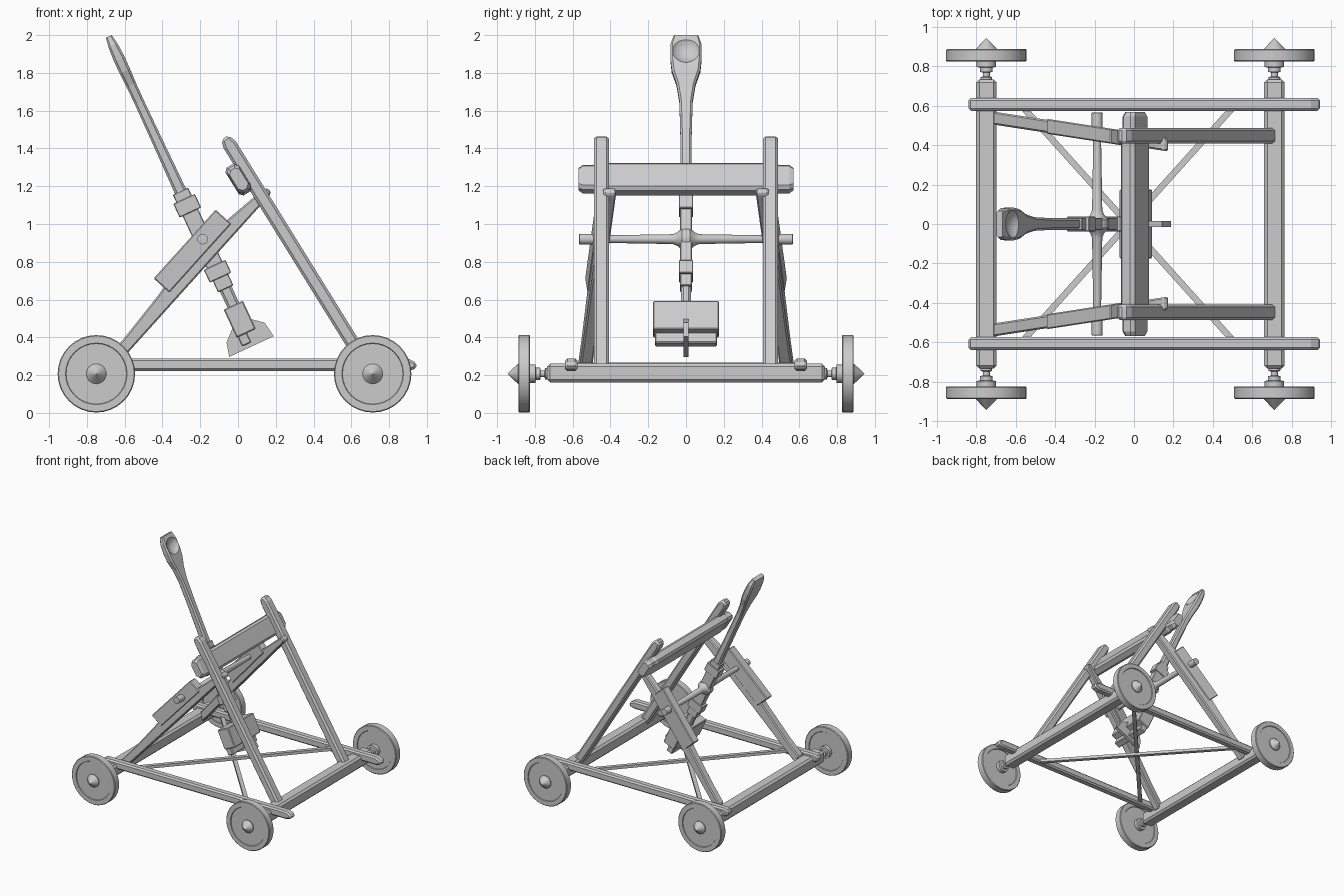
import bpy, bmesh
from math import sin, cos, pi
from mathutils import Vector

if "Cube" in bpy.data.objects:
    bpy.data.objects.remove(bpy.data.objects["Cube"])

def finish(name, bm, bevel=0, mirror=False, smooth=False):
    bmesh.ops.recalc_face_normals(bm, faces=bm.faces)
    me = bpy.data.meshes.new(name)
    bm.to_mesh(me)
    bm.free()
    ob = bpy.data.objects.new(name, me)
    bpy.context.collection.objects.link(ob)
    if bevel:
        m = ob.modifiers.new("bevel", 'BEVEL')
        m.width, m.segments, m.limit_method = bevel, 1, 'ANGLE'
    if mirror:
        m = ob.modifiers.new("mirror", 'MIRROR')
        m.use_axis = (False, True, False)
        m.use_mirror_merge = False
    if smooth:
        bpy.context.view_layer.objects.active = ob
        ob.select_set(True)
        bpy.ops.object.shade_smooth_by_angle(angle=0.6)
        ob.select_set(False)
    return ob

def loft(name, rings, **kw):
    bm = bmesh.new()
    vs = [[bm.verts.new(p) for p in r] for r in rings]
    n = len(vs[0])
    for a, b in zip(vs, vs[1:]):
        for i in range(n):
            bm.faces.new((a[i], a[(i + 1) % n], b[(i + 1) % n], b[i]))
    bm.faces.new(vs[0])
    bm.faces.new(vs[-1])
    return finish(name, bm, **kw)

def prism(name, pts, y0, y1, skew=lambda x: 0, **kw):
    return loft(name, [[(x, y + skew(x), z) for x, z in pts] for y in (y0, y1)], **kw)

def lathe(name, prof, cx, cz, n=32, **kw):
    """Turned part around a y-parallel axis; prof holds (radius, y)."""
    rings = [[(cx + max(r, .0005) * cos(2*pi*i/n), y, cz + max(r, .0005) * sin(2*pi*i/n))
              for i in range(n)] for r, y in prof]
    return loft(name, rings, smooth=True, **kw)

def rect(x0, x1, z0, z1):
    return [(x0, z0), (x1, z0), (x1, z1), (x0, z1)]

def frame(o, d):
    """Plane frame: s runs along d, p to the right of it."""
    return lambda p, s: (o[0] + d[0]*s + d[1]*p, o[1] + d[1]*s - d[0]*p)

def mapped(f, pts):
    return [f(p, s) for p, s in pts]

# wheels with stepped rim, hub and conical cap
wheel = [(.03, .70), (.03, .745), (.018, .75), (.018, .77), (.032, .772), (.032, .795),
         (.05, .797), (.05, .83), (.16, .83), (.163, .825), (.2, .825), (.205, .83),
         (.205, .883), (.2, .888), (.163, .888), (.16, .882), (.053, .882), (.053, .89), (0, .945)]
for cx, side in ((-.75, "rear"), (.713, "front")):
    lathe(side + "_wheels", wheel, cx, .207, mirror=True)
    # axle beam
    prism(side + "_axle_beam", rect(cx - .052, cx + .052, .16, .262), -.735, .735, bevel=.016)

# side rails
prism("side_rails", [(-.84, .235), (-.82, .222), (.9, .222), (.945, .235), (.945, .265),
                     (.9, .288), (-.82, .288), (-.84, .275)], .575, .64, bevel=.012, mirror=True)

# diagonal floor braces
for k, z in ((1, .235), (-1, .255)):
    a, b = Vector((-.57, .6*k, z)), Vector((.51, -.6*k, z))
    n = Vector((0, 0, 1)).cross(b - a).normalized() * .016
    h = Vector((0, 0, .012))
    loft("floor_brace", [[c - n - h, c + n - h, c + n + h, c - n + h] for c in (a, b)])

# leaning front legs
leg = frame((.588, .4), (-.527, .85))
prism("front_legs", mapped(leg, [(-.037, -.24), (.037, -.24), (.037, 1.2), (.022, 1.245),
                                 (-.024, 1.245), (-.037, 1.2)]), .408, .488, bevel=.014, mirror=True)

# padded crossbar behind the legs
bar = frame((.005, 1.237), (-.527, .85))
rings = []
for y, k in ((-.57, .72), (-.545, .9), (-.49, .9), (-.475, 1), (.475, 1), (.49, .9), (.545, .9), (.57, .72)):
    a, b = .042 * k, .086 * k
    c = .018
    o = [(-a, -b + c), (-a + c, -b), (a - c, -b), (a, -b + c), (a, b - c), (a - c, b), (-a + c, b), (-a, b - c)]
    rings.append([(x, y, z) for x, z in mapped(bar, o)])
loft("crossbar", rings)

# rear struts, converging inwards towards the top
strut = frame((-.557, .347), (.669, .743))
skew = lambda x: .542 - .14 * (x + .74) / .91
prism("rear_struts", mapped(strut, [(0, -.2), (0, 1.09), (-.012, 1.105), (-.04, 1.10), (-.052, 1.05),
                                    (-.08, .84), (-.09, .345), (-.085, .3), (-.066, 0), (-.066, -.16)]),
      -.033, .033, skew, bevel=.008, mirror=True)
# bearing blocks on the struts
prism("bearing_blocks", mapped(strut, rect(-.162, -.05, .345, .835)), -.038, .038, skew,
      bevel=.006, mirror=True)

# pivot rod
lathe("pivot_rod", [(0, .567), (.028, .565), (.028, .49), (.019, .485), (.026, .07), (.036, .045),
                    (.06, .02), (.06, 0)], -.187, .92, n=16, mirror=True)

# throwing arm, lofted along its length with a spoon end
U = (-.42, .907)
arm = frame((-.187, .92), U)
rings = []
for s, t, w in ((-.52, .032, .024), (-.3, .034, .027), (0, .042, .03), (.3, .032, .03), (.6, .028, .03),
                (.8, .026, .035), (.9, .027, .05), (.98, .03, .076), (1.05, .031, .083),
                (1.13, .026, .082), (1.183, .017, .066)):
    c = t * .4
    o = [(-t, -w + c), (-t + c, -w), (t - c, -w), (t, -w + c), (t, w - c), (t - c, w), (-t + c, w), (-t, w - c)]
    rings.append([(arm(p, s)[0], y, arm(p, s)[1]) for p, y in o])
spoon = loft("throwing_arm", rings)

# hollow of the spoon
bm = bmesh.new()
bmesh.ops.create_uvsphere(bm, u_segments=32, v_segments=20, radius=.097)
x, z = arm(.03 + .065, 1.09)
bmesh.ops.translate(bm, verts=bm.verts, vec=(x, 0, z))
cutter = finish("spoon_cutter", bm)
cutter.hide_render = True
m = spoon.modifiers.new("hollow", 'BOOLEAN')
m.operation, m.solver, m.object = 'DIFFERENCE', 'EXACT', cutter
bpy.context.view_layer.objects.active = spoon
bpy.ops.object.modifier_apply(modifier="hollow")
bpy.data.objects.remove(cutter)

# collars and cheeks clamped around the arm
for name, p, s0, s1, w in (("arm_cheeks", .045, -.29, .28, .031), ("upper_collar", .063, .155, .235, .038),
                           ("lower_collar", .063, -.225, -.15, .038)):
    prism(name, mapped(arm, rect(-p, p, s0, s1)), -w, w, bevel=.004)

# counterweight box, lower slab and fan-shaped fin
prism("counterweight", mapped(arm, rect(-.056, .056, -.55, -.385)), -.175, .175, bevel=.006)
prism("counterweight_slab", mapped(arm, rect(-.05, .005, -.605, -.54)), -.165, .165, bevel=.006)
prism("counterweight_fin", mapped(arm, [(-.04, -.48), (-.115, -.55), (-.135, -.625), (.125, -.625),
                                        (.112, -.54), (.04, -.48)]), -.014, .014)
